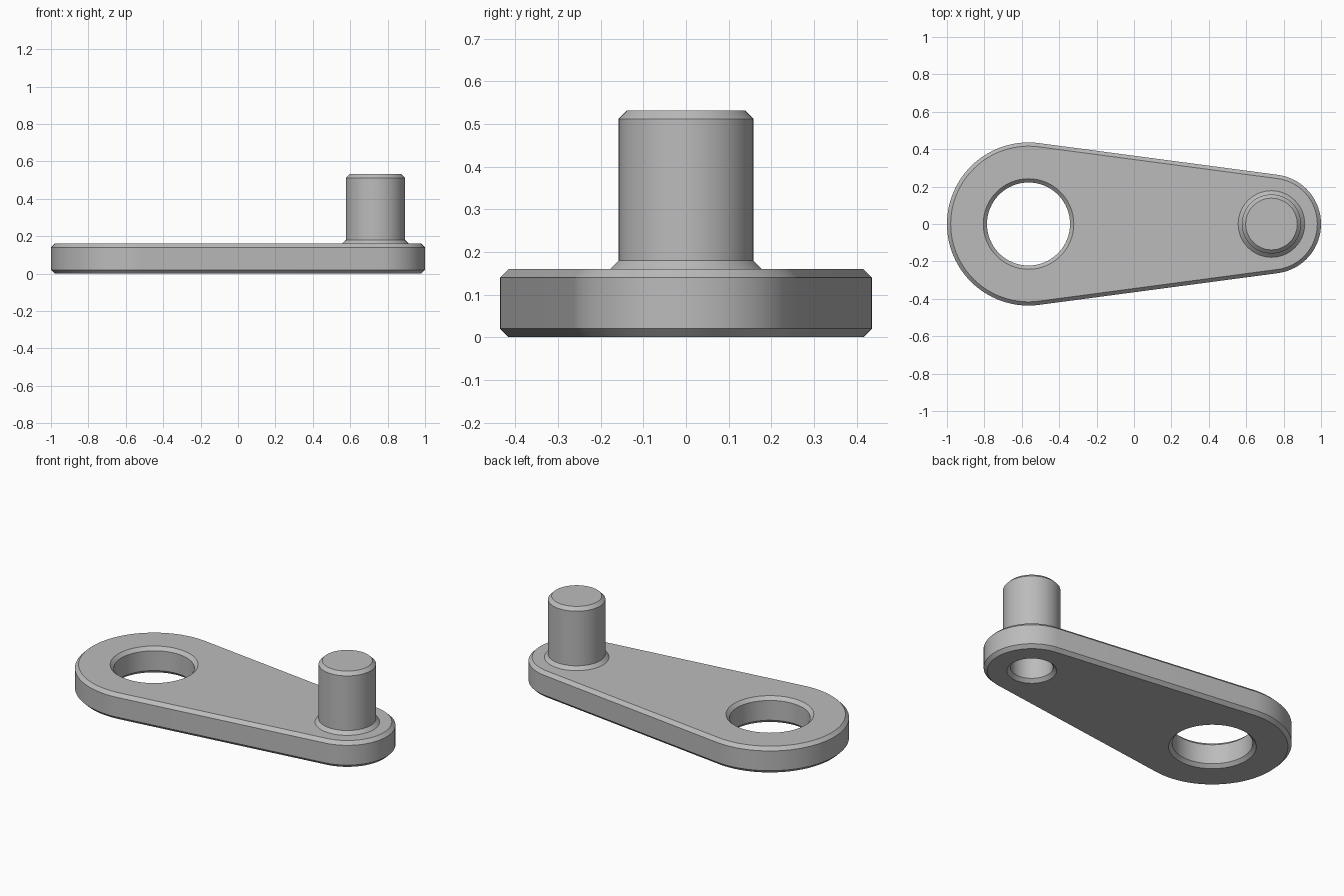
import bpy, bmesh
from math import sin, cos, pi, asin, radians

if "Cube" in bpy.data.objects:
    bpy.data.objects.remove(bpy.data.objects["Cube"], do_unlink=True)

# Main dimensions
THICK, CH = 0.16, 0.02
BIG_R, SMALL_R = 0.436, 0.265
BIG_X, SMALL_X = BIG_R - 1, 1 - SMALL_R
BORE_R, PIN_R, PIN_TOP, SOCKET_R, SOCKET_TOP = 0.222, 0.158, 0.532, 0.117, 0.3
TILT = asin((BIG_R - SMALL_R) / (SMALL_X - BIG_X))
SEG = 64

bm = bmesh.new()


def arc(cx, r, start, end, steps):
    return [(cx + r * cos(start + (end - start) * i / steps),
             r * sin(start + (end - start) * i / steps)) for i in range(steps + 1)]


def outline(inset):
    """Two arcs joined by their common tangents."""
    a = pi / 2 - TILT
    return (arc(SMALL_X, SMALL_R - inset, -a, a, SEG // 2)
            + arc(BIG_X, BIG_R - inset, a, 2 * pi - a, SEG))


def circle(cx, r):
    return arc(cx, r, 0, 2 * pi, SEG)[:-1]


def wall(sections):
    """Skin a stack of (points, height) rings and return the rings."""
    rings = [[bm.verts.new((x, y, z)) for x, y in pts] for pts, z in sections]
    for low, high in zip(rings, rings[1:]):
        n = len(low)
        for i in range(n):
            j = (i + 1) % n
            bm.faces.new((low[i], low[j], high[j], high[i]))
    return rings


def cap(*rings):
    """Fill the flat area between an outer ring and the rings inside it."""
    edges = [bm.edges.get((r[i - 1], r[i])) for r in rings for i in range(len(r))]
    bmesh.ops.triangle_fill(bm, edges=edges, use_beauty=True, use_dissolve=False)


# Chamfered rim of the arm
rim = wall([(outline(CH), 0), (outline(0), CH),
            (outline(0), THICK - CH), (outline(CH), THICK)])

# Through bore, chamfered on both sides
bore = wall([(circle(BIG_X, BORE_R + d), z) for d, z in
             ((CH, 0), (0, CH), (0, THICK - CH), (CH, THICK))])

# Pin with a flared foot and a chamfered tip
pin = wall([(circle(SMALL_X, PIN_R + d), z) for d, z in
            ((CH, THICK), (0, THICK + CH), (0, PIN_TOP - CH), (-CH, PIN_TOP))])
bm.faces.new(pin[-1])

# Blind socket beneath the pin
socket = wall([(circle(SMALL_X, SOCKET_R + d), z) for d, z in
               ((CH, 0), (0, CH), (0, SOCKET_TOP))])
bm.faces.new(socket[-1])

# Flat top and bottom of the arm
cap(rim[-1], bore[-1], pin[0])
cap(rim[0], bore[0], socket[0])
bmesh.ops.recalc_face_normals(bm, faces=bm.faces)

mesh = bpy.data.meshes.new("crank_arm")
bm.to_mesh(mesh)
bm.free()
arm = bpy.data.objects.new("crank_arm", mesh)
bpy.context.collection.objects.link(arm)

# Plain grey metal
grey = bpy.data.materials.new("grey_metal")
grey.use_nodes = True
color = (0.5, 0.5, 0.5, 1)
grey.diffuse_color = color
grey.node_tree.nodes["Principled BSDF"].inputs["Base Color"].default_value = color
mesh.materials.append(grey)

bpy.ops.object.select_all(action="DESELECT")
arm.select_set(True)
bpy.context.view_layer.objects.active = arm
bpy.ops.object.shade_smooth_by_angle(angle=radians(30))
